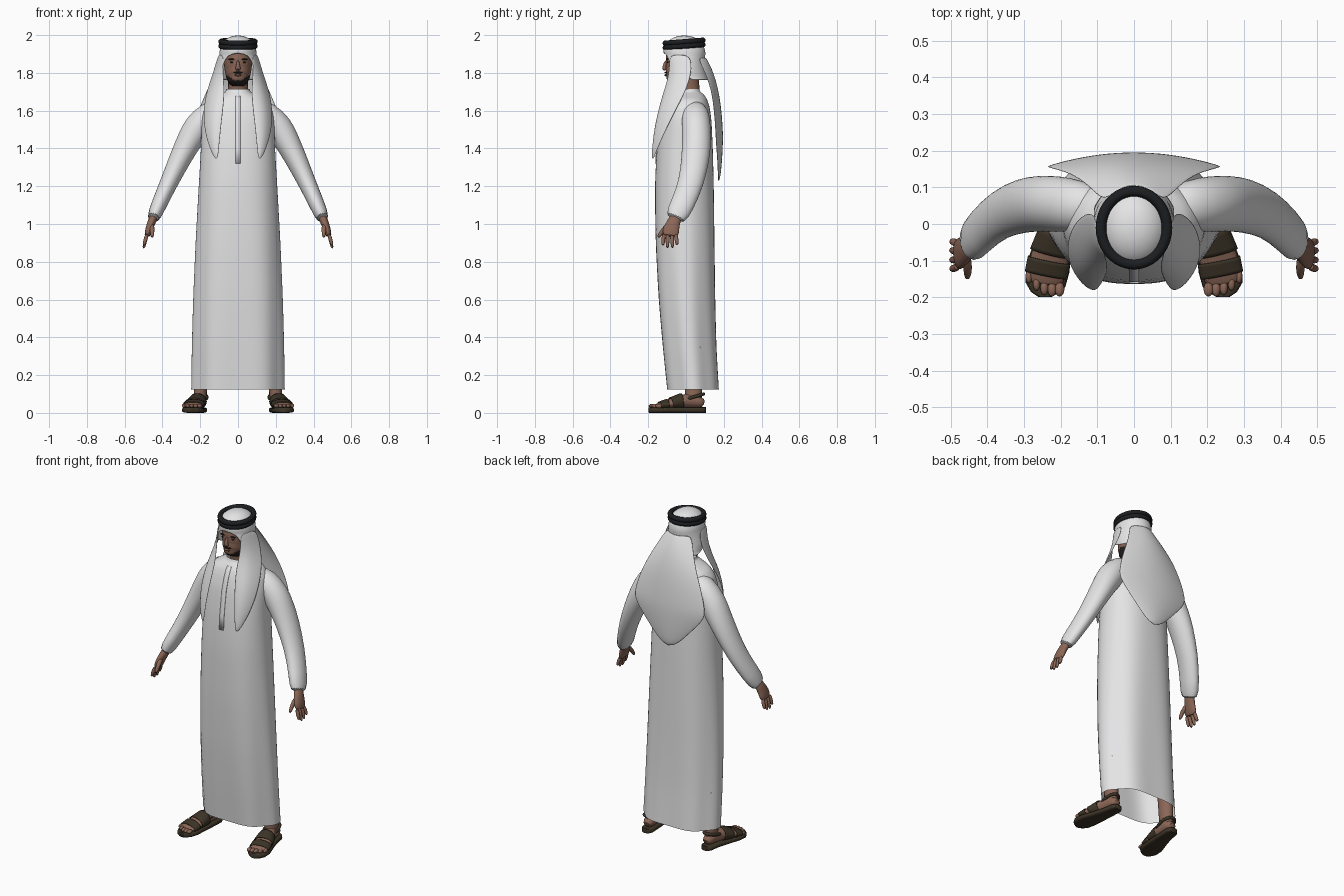
import bpy, bmesh, math
from mathutils import Vector, Matrix

if "Cube" in bpy.data.objects:
    bpy.data.objects.remove(bpy.data.objects["Cube"])


def material(name, r, g, b):
    m = bpy.data.materials.new(name)
    m.use_nodes = True
    m.diffuse_color = (r, g, b, 1)
    m.node_tree.nodes["Principled BSDF"].inputs["Base Color"].default_value = (r, g, b, 1)
    return m


white = material("white cloth", .78, .78, .79)
skin = material("brown skin", .26, .135, .095)
hair = material("black hair", .02, .016, .014)
cord = material("black cord", .012, .013, .015)
leather = material("dark leather", .045, .034, .02)
lips = material("lip", .2, .085, .065)


def finish(name, bm, mats, mirror=False, sub=0, thick=0, rule=None):
    bmesh.ops.remove_doubles(bm, verts=bm.verts, dist=1e-4)
    bmesh.ops.recalc_face_normals(bm, faces=bm.faces)
    for f in bm.faces:
        f.smooth = True
        if rule:
            f.material_index = rule(f.calc_center_median())
    mesh = bpy.data.meshes.new(name)
    bm.to_mesh(mesh)
    bm.free()
    mesh.set_sharp_from_angle(angle=math.radians(60))
    for m in mats:
        mesh.materials.append(m)
    ob = bpy.data.objects.new(name, mesh)
    bpy.context.collection.objects.link(ob)
    if mirror:
        ob.modifiers.new("Mirror", "MIRROR").use_mirror_merge = False
    if thick:
        ob.modifiers.new("Solidify", "SOLIDIFY").thickness = thick
    if sub:
        s = ob.modifiers.new("Subdivision", "SUBSURF")
        s.levels = s.render_levels = sub
    return ob


def grid(name, rows, mats, closed=False, caps=False, **kw):
    """Skin a list of point rows with quads."""
    bm = bmesh.new()
    vs = [[bm.verts.new(p) for p in row] for row in rows]
    n = len(rows[0])
    for a, b in zip(vs, vs[1:]):
        for i in range(n if closed else n - 1):
            j = (i + 1) % n
            bm.faces.new((a[i], a[j], b[j], b[i]))
    if caps:
        bm.faces.new(vs[0])
        bm.faces.new(vs[-1])
    return finish(name, bm, mats, **kw)


def power(v, p):
    return math.copysign(abs(v) ** (2 / p), v)


def dense(stations, k):
    out = []
    for a, b in zip(stations, stations[1:]):
        out += [[u + (v - u) * i / k for u, v in zip(a, b)] for i in range(k)]
    return out + [stations[-1]]


def tube(name, stations, mats, ref=(0, 1, 0), n=16, p=2, caps=True, **kw):
    """Loft stations (x, y, z, radius along ref, radius across)."""
    pts = [Vector(s[:3]) for s in stations]
    rows = []
    for i, s in enumerate(stations):
        t = (pts[min(i + 1, len(pts) - 1)] - pts[max(i - 1, 0)]).normalized()
        r = Vector(ref)
        v = (r - t * r.dot(t)).normalized()
        u = v.cross(t)
        angles = [math.tau * k / n for k in range(n)]
        rows.append([pts[i] + u * s[4] * power(math.cos(a), p) + v * s[3] * power(math.sin(a), p)
                     for a in angles])
    return grid(name, rows, mats, closed=True, caps=caps, **kw)


def ball(name, centre, size, mat, **kw):
    bm = bmesh.new()
    m = Matrix.Translation(centre) @ Matrix.Diagonal((*size, 1))
    bmesh.ops.create_uvsphere(bm, u_segments=16, v_segments=10, radius=1, matrix=m)
    return finish(name, bm, [mat], **kw)


def hoop(name, centre, rx, ry, r, tilt, mat, **kw):
    turn = Matrix.Rotation(tilt, 3, "X")
    rows = []
    for i in range(49):
        a = math.tau * i / 48
        rows.append([Vector(centre) + turn @ Vector(
            ((rx + r * math.cos(b)) * math.cos(a), (ry + r * math.cos(b)) * math.sin(a), r * math.sin(b)))
            for b in [math.tau * k / 10 for k in range(10)]])
    return grid(name, rows, [mat], closed=True, **kw)


# Robe: height, half width, front, back, fold depth
robe = [(.125, .24, -.104, .178, .035), (.35, .238, -.127, .165, .03), (.6, .233, -.148, .158, .022),
        (.9, .222, -.163, .153, .014), (1.2, .207, -.166, .148, .006), (1.4, .196, -.155, .142, 0),
        (1.55, .193, -.133, .135, 0), (1.62, .178, -.112, .125, 0), (1.66, .148, -.095, .112, 0),
        (1.685, .095, -.078, .095, 0), (1.7, .066, -.066, .076, 0), (1.715, .061, -.06, .07, 0)]
rows = []
for z, w, f, b, amp in dense(robe, 2):
    row = []
    for k in range(64):
        a = math.tau * k / 64
        q = 1 + amp * math.cos(6 * a)
        row.append((w * q * power(math.cos(a), 2.25),
                    (f + b) / 2 + (b - f) / 2 * q * power(math.sin(a), 2.25), z))
    rows.append(row)
grid("robe", rows, [white], closed=True, sub=1)

# Front placket and hem seam laid on the robe
placket = [(-.072, 1.69), (-.098, 1.66), (-.116, 1.62), (-.137, 1.55), (-.158, 1.4), (-.163, 1.32)]
grid("placket", [[(x, y, z) for x in (-.014, .014)] for y, z in placket], [white], thick=.008)

# Sleeves
tube("sleeves", [(.09, .04, 1.62, .05, .04), (.15, .05, 1.595, .072, .062), (.215, .055, 1.515, .078, .078),
                 (.258, .056, 1.44, .077, .068), (.3, .052, 1.36, .076, .06), (.365, .03, 1.22, .068, .048),
                 (.42, -.02, 1.1, .064, .041), (.455, -.064, 1.015, .06, .037)],
     [white], n=20, mirror=True, sub=1)

# Hands
tube("palms", [(.44, -.045, 1.05, .032, .024), (.458, -.066, 1.01, .034, .022), (.472, -.08, .97, .046, .02),
               (.484, -.084, .93, .044, .015)], [skin], mirror=True, sub=1)
for i, (y, drop) in enumerate([(-.122, .885), (-.098, .868), (-.072, .87), (-.048, .888)]):
    tube(f"fingers_{i + 1}", [(.48, y * .8 - .018, .95, .012, .012), (.492, y, .91, .0115, .011),
                              (.5, y, drop, .008, .008)], [skin], n=8, mirror=True, sub=1)
tube("thumbs", [(.458, -.085, 1.0, .018, .016), (.453, -.125, .965, .014, .013),
                (.455, -.15, .925, .009, .009)], [skin], n=8, mirror=True, sub=1)

# Neck and head, with the beard coloured by height
tube("neck", [(0, .03, 1.62, .06, .055), (0, .018, 1.7, .055, .052), (0, .005, 1.8, .06, .055)], [skin])
head = [(0, -.05, 1.732, .035, .028), (0, -.045, 1.748, .063, .048), (0, -.032, 1.78, .08, .064),
        (0, -.02, 1.82, .088, .072), (0, -.013, 1.87, .095, .076), (0, -.01, 1.93, .09, .074),
        (0, -.01, 1.97, .05, .05)]
tube("head", dense(head, 4), [skin, hair], n=36, sub=1,
     rule=lambda c: int(c.y < .01 and c.z < 1.763 + .55 * max(0, abs(c.x) - .02)))
tube("nose", [(0, -.103, 1.868, .007, .007), (0, -.114, 1.838, .011, .01), (0, -.116, 1.822, .013, .016),
              (0, -.106, 1.815, .008, .012)], [skin], n=10, sub=1)
ball("moustache", (0, -.103, 1.802), (.026, .01, .005), hair)
ball("mouth", (0, -.106, 1.788), (.02, .008, .006), lips)
ball("eyebrows", (.032, -.099, 1.872), (.02, .006, .004), hair, mirror=True)
ball("eyes", (.031, -.097, 1.856), (.012, .004, .004), hair, mirror=True)

# Headscarf hood: height, half width, half depth, face opening angle
hood = [(2, 0, 0, 0), (1.992, .045, .05, 0), (1.97, .076, .088, 0), (1.94, .094, .107, 0),
        (1.905, .1, .114, 0), (1.895, .1, .112, 36), (1.85, .106, .108, 44),
        (1.8, .117, .115, 60), (1.76, .125, .13, 115)]
rows = []
for z, w, d, opening in hood:
    o = math.radians(opening)
    angles = [o + (math.tau - 2 * o) * k / 36 for k in range(37)]
    rows.append([(w * math.sin(a), -.01 - d * math.cos(a), z) for a in angles])
grid("headscarf_hood", rows, [white], sub=1, thick=.004)

# Headscarf front flaps: height, then inner, middle and outer points
flap = [(1.9, .078, -.094, .1, -.045, .106, .03), (1.8, .08, -.09, .122, -.05, .134, .035),
        (1.7, .068, -.122, .135, -.1, .172, 0), (1.6, .078, -.15, .145, -.142, .188, -.055),
        (1.5, .09, -.17, .142, -.165, .182, -.105), (1.41, .1, -.18, .131, -.177, .158, -.148),
        (1.31, .11, -.185, .11, -.185, .11, -.185)]
grid("headscarf_front_flaps", [[(r[i], r[i + 1], r[0]) for i in (1, 3, 5)] for r in flap],
     [white], mirror=True, sub=2, thick=.006)

# Headscarf back flap: height, half width, centre depth, edge depth
back = [(1.885, .085, .108, .06), (1.8, .125, .15, .105), (1.7, .172, .176, .138), (1.6, .215, .19, .15),
        (1.5, .243, .197, .158), (1.44, .24, .198, .16), (1.33, .135, .192, .17), (1.18, 0, .175, .175)]
grid("headscarf_back_flap",
     [[(w * t, c + (e - c) * t * t, z) for t in (-1, -.6, -.2, .2, .6, 1)] for z, w, c, e in back],
     [white], sub=2, thick=.006)

# Double head cord
for i, z in enumerate((1.942, 1.965)):
    hoop(f"head_cord_{i + 1}", (0, -.01, z), .09, .1, .0145, .08, cord)

# Legs and feet
tube("legs", [(.19, .04, .35, .05, .045), (.197, .04, .15, .046, .035), (.202, .04, .06, .045, .034)],
     [skin], mirror=True)
foot = [(.2, .095, .045, .018, .02), (.2, .08, .055, .03, .032), (.205, .03, .066, .042, .038),
        (.215, -.03, .06, .036, .045), (.23, -.09, .047, .025, .054), (.24, -.14, .039, .015, .054),
        (.243, -.168, .035, .01, .046)]
tube("feet", foot, [skin], ref=(0, 0, 1), mirror=True, sub=1)
for i in range(5):
    ball(f"toes_{i + 1}", (.203 + .021 * i, -.178 + .004 * (i - 1) ** 2 * (i > 1), .037),
         (.013 - .001 * i, .02, .011), skin, mirror=True)

# Sandals
sole = [(.2, .105, .015, .015, .024), (.201, .085, .015, .015, .037), (.208, .02, .015, .015, .041),
        (.22, -.05, .015, .015, .05), (.235, -.12, .015, .015, .06), (.242, -.165, .015, .015, .055),
        (.243, -.187, .015, .015, .038), (.243, -.199, .015, .014, .018)]
tube("sandal_soles", sole, [leather], ref=(0, 0, 1), p=3.5, n=20, mirror=True)
fine = dense(foot, 6)
for name, a, b in (("toe_straps", 25, 31), ("instep_straps", 17, 24)):
    band = [(x, y, z, h + .006, w + .005) for x, y, z, h, w in fine[a:b]]
    tube(name, band, [leather], ref=(0, 0, 1), n=24, caps=False, mirror=True, thick=.004)
hoop("heel_straps", (.203, .035, .083), .038, .06, .009, .28, leather, mirror=True)
